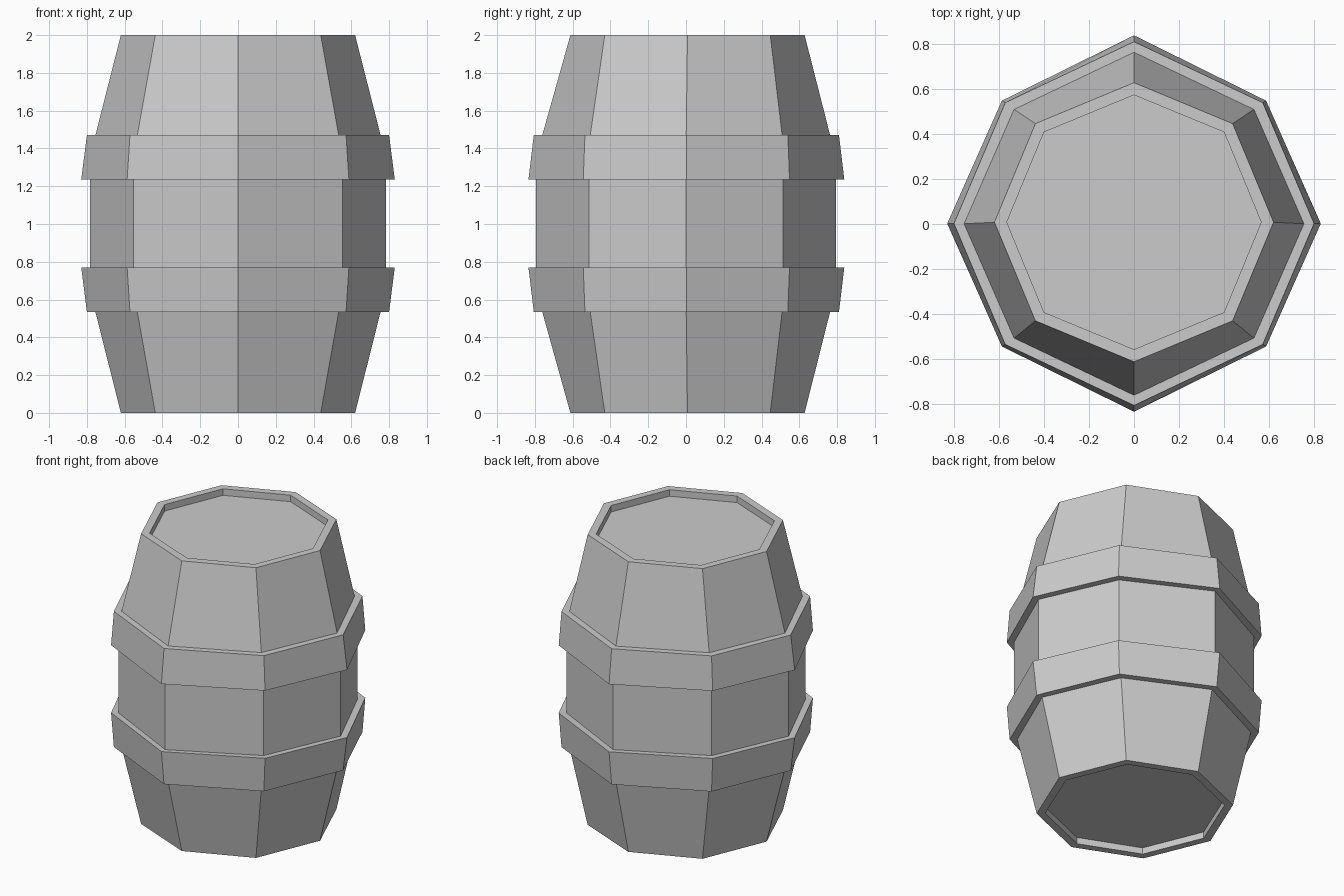
import bpy, bmesh

if "Cube" in bpy.data.objects:
    bpy.data.objects.remove(bpy.data.objects["Cube"])

# Named eight-sided rings: (axis x, axis y, diagonal x, diagonal y, y shift)
END = (0.62, 0.62, 0.438, 0.438, 0.008)
LID = (0.565, 0.565, 0.40, 0.40, 0.008)
SHOULDER = (0.755, 0.762, 0.533, 0.508, 0.001)
BELLY = (0.783, 0.793, 0.554, 0.513, 0.0)
HOOP_NARROW = (0.80, 0.808, 0.572, 0.537, 0.002)
HOOP_WIDE = (0.83, 0.836, 0.587, 0.546, 0.002)
RECESS = 0.045


def octagon(bm, ring, z):
    ax, ay, dx, dy, s = ring
    pts = [(ax, 0), (dx, dy), (0, ay), (-dx, dy),
           (-ax, 0), (-dx, -dy), (0, -ay), (dx, -dy)]
    return [bm.verts.new((x, y + s, z)) for x, y in pts]


def shell(name, profile, cap=False):
    """Skin a bottom-to-top series of octagons, optionally capping both ends."""
    bm = bmesh.new()
    loops = [octagon(bm, r, z) for r, z in profile]
    for a, b in zip(loops, loops[1:]):
        for i in range(8):
            j = (i + 1) % 8
            bm.faces.new((a[i], a[j], b[j], b[i]))
    if cap:
        bm.faces.new(loops[0][::-1])
        bm.faces.new(loops[-1])
    me = bpy.data.meshes.new(name)
    bm.to_mesh(me)
    bm.free()
    ob = bpy.data.objects.new(name, me)
    bpy.context.collection.objects.link(ob)
    return ob


# Stave sections, with recessed lids at the ends
shell("lower_staves", [(LID, RECESS), (LID, 0), (END, 0), (SHOULDER, 0.535)]).name
shell("middle_staves", [(BELLY, 0.768), (BELLY, 1.236)])
shell("upper_staves", [(SHOULDER, 1.47), (END, 2), (LID, 2), (LID, 2 - RECESS)])

# Raised hoops, including their ledges
shell("lower_hoop", [(SHOULDER, 0.535), (HOOP_NARROW, 0.535),
                     (HOOP_WIDE, 0.77), (BELLY, 0.768)])
shell("upper_hoop", [(BELLY, 1.236), (HOOP_WIDE, 1.236),
                     (HOOP_NARROW, 1.47), (SHOULDER, 1.47)])


# Flat lids
def lid(name, z, up):
    bm = bmesh.new()
    loop = octagon(bm, LID, z)
    bm.faces.new(loop if up else loop[::-1])
    me = bpy.data.meshes.new(name)
    bm.to_mesh(me)
    bm.free()
    bpy.context.collection.objects.link(bpy.data.objects.new(name, me))


lid("bottom_lid", RECESS, False)
lid("top_lid", 2 - RECESS, True)
